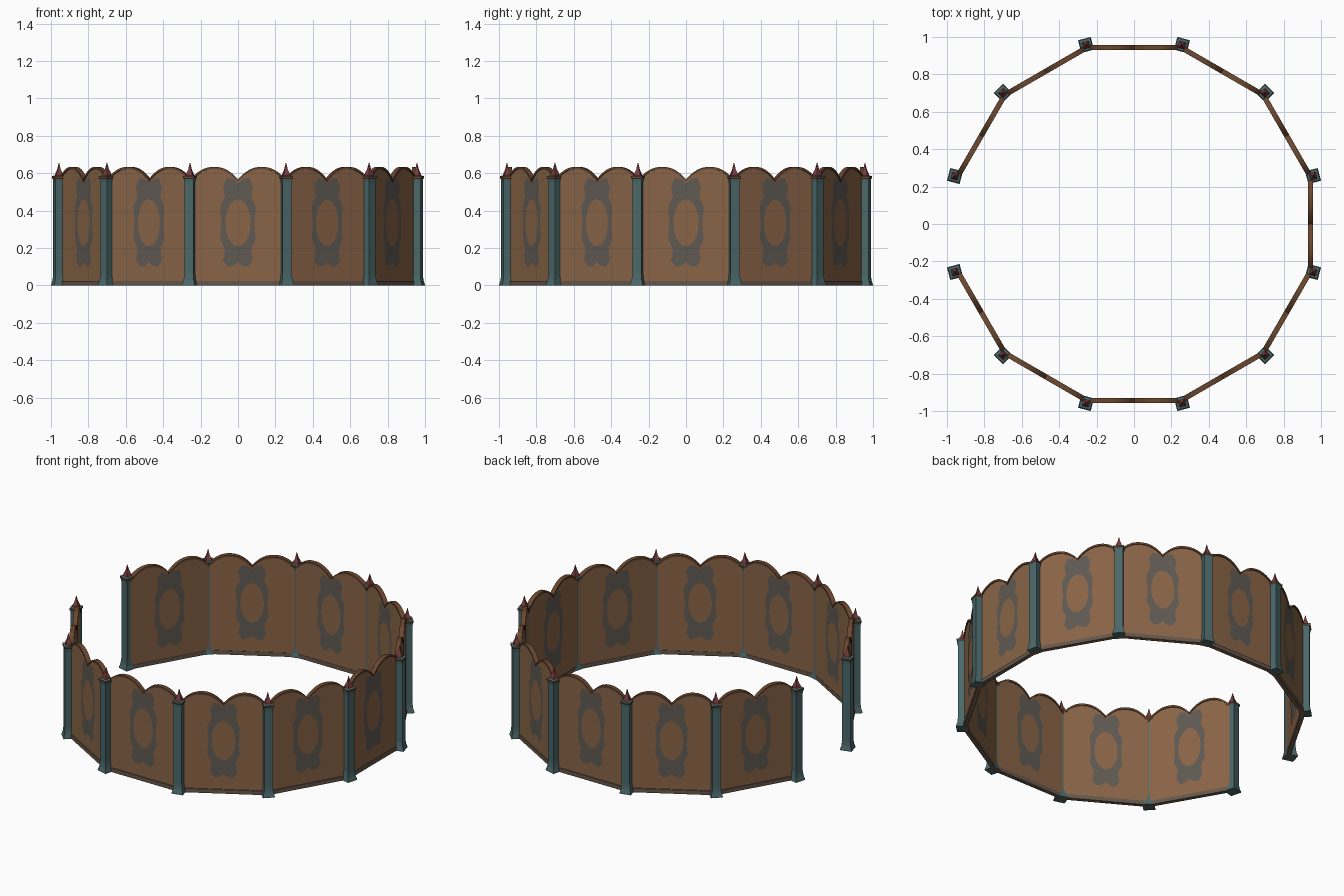
import bpy, math

if "Cube" in bpy.data.objects:
    bpy.data.objects.remove(bpy.data.objects["Cube"])

def mat(name, c):
    m = bpy.data.materials.new(name)
    m.diffuse_color = (*c, 1)
    m.use_nodes = True
    m.node_tree.nodes["Principled BSDF"].inputs["Base Color"].default_value = m.diffuse_color
    return m

BROWN = mat("panel_brown", (0.25, 0.128, 0.062))
TRIM = mat("trim_dark_brown", (0.14, 0.062, 0.028))
GREY = mat("ornament_grey", (0.115, 0.10, 0.085))
BASE = mat("baseboard_brown_grey", (0.13, 0.095, 0.07))
TEAL = mat("post_teal", (0.07, 0.135, 0.14))
RED = mat("finial_red", (0.20, 0.045, 0.045))

def make(name, verts, faces, mats, index=None):
    me = bpy.data.meshes.new(name)
    me.from_pydata(verts, [], faces)
    for m in mats:
        me.materials.append(m)
    if index:
        for p in me.polygons:
            p.material_index = index(p)
    ob = bpy.data.objects.new(name, me)
    bpy.context.collection.objects.link(ob)
    return ob

MID = 0.943                       # apothem of the twelve-sided ring
HALF = MID * math.tan(math.radians(15))
SIDES = [30 * k for k in range(12) if k != 6]   # left side stays open

def spin(p, deg):
    # local: x = outward distance, y = along the panel
    a = math.radians(deg)
    return (p[0]*math.cos(a) - p[1]*math.sin(a), p[0]*math.sin(a) + p[1]*math.cos(a), p[2])

def scallop(t):
    # two arches per panel, t from -1 to 1
    u = abs(t) * 2 - 1
    return 0.566 + 0.068 * (1 - abs(u) ** 2.2)

def strip(name, low, high, r_in, r_out, material, n=32):
    """Mitred wall strip between two height functions."""
    for i, deg in enumerate(SIDES):
        vs, fs = [], []
        for k in range(n + 1):
            t = 2 * k / n - 1
            for r, z in ((r_out, low(t)), (r_out, high(t)), (r_in, high(t)), (r_in, low(t))):
                vs.append(spin((r, t * HALF * r / MID, z), deg))
        for k in range(n):
            a, b = 4 * k, 4 * k + 4
            for j in range(4):
                l = (j + 1) % 4
                fs.append((a + j, b + j, b + l, a + l))
        fs += [(0, 1, 2, 3), (4*n + 3, 4*n + 2, 4*n + 1, 4*n)]
        make(f"{name}_{i}", vs, fs, [material])

# wall panels, scalloped rim and baseboard
strip("panel", lambda t: 0.0, lambda t: scallop(t) - 0.004, 0.934, 0.951, BROWN)
strip("rim", lambda t: scallop(t) - 0.012, scallop, 0.929, 0.957, TRIM)
strip("baseboard", lambda t: 0.0, lambda t: 0.025, 0.932, 0.957, BASE, 1)

# painted ornament: scrolled frame around an oval, on both panel faces
RIGHT = [(0, .545), (.025, .57), (.06, .575), (.08, .53), (.07, .475), (.095, .42), (.088, .33),
         (.095, .25), (.07, .195), (.08, .135), (.055, .10), (.025, .105), (0, .125)]
OUT = RIGHT + [(-x, z) for x, z in RIGHT[-2:0:-1]]
ring = []
for k, (x, z) in enumerate(OUT):
    x2, z2 = OUT[(k + 1) % len(OUT)]
    ring += [(x, z), ((x + x2) / 2, (z + z2) / 2)]
CZ = 0.335
hole = []
for x, z in ring:
    a = math.atan2((z - CZ) / 0.13, x / 0.068)
    hole.append((0.068 * math.cos(a), CZ + 0.125 * math.sin(a)))
N = len(ring)
for i, deg in enumerate(SIDES):
    for side, r in (("outer", 0.953), ("inner", 0.932)):
        vs = [spin((r, x, z), deg) for x, z in ring + hole]
        fs = [(k, N + k, N + (k + 1) % N, (k + 1) % N) for k in range(N)]
        if side == "inner":
            fs = [f[::-1] for f in fs]
        make(f"ornament_{side}_{i}", vs, fs, [GREY])

# square posts with flared foot, cap plate and pointed finial
PROFILE = [(.035, 0), (.034, .007), (.028, .03), (.025, .06), (.025, .55), (.027, .568),
           (.031, .573), (.031, .584), (.018, .588), (.015, .602), (.008, .62), (.0008, .656)]
for i in range(12):
    deg = 15 + 30 * i
    vs, fs = [], []
    for h, z in PROFILE:
        for sx, sy in ((-1, -1), (1, -1), (1, 1), (-1, 1)):
            vs.append(spin((0.991 + sx * h, sy * h, z), deg))
    for k in range(len(PROFILE) - 1):
        for j in range(4):
            l = (j + 1) % 4
            fs.append((4*k + j, 4*k + l, 4*k + 4 + l, 4*k + 4 + j))
    e = 4 * (len(PROFILE) - 1)
    fs += [(3, 2, 1, 0), (e, e + 1, e + 2, e + 3)]
    make(f"post_{i}", vs, fs, [TEAL, RED, TRIM],
         lambda p: 1 if p.center.z > 0.587 else (2 if 0.572 < p.center.z < 0.584 else 0))
